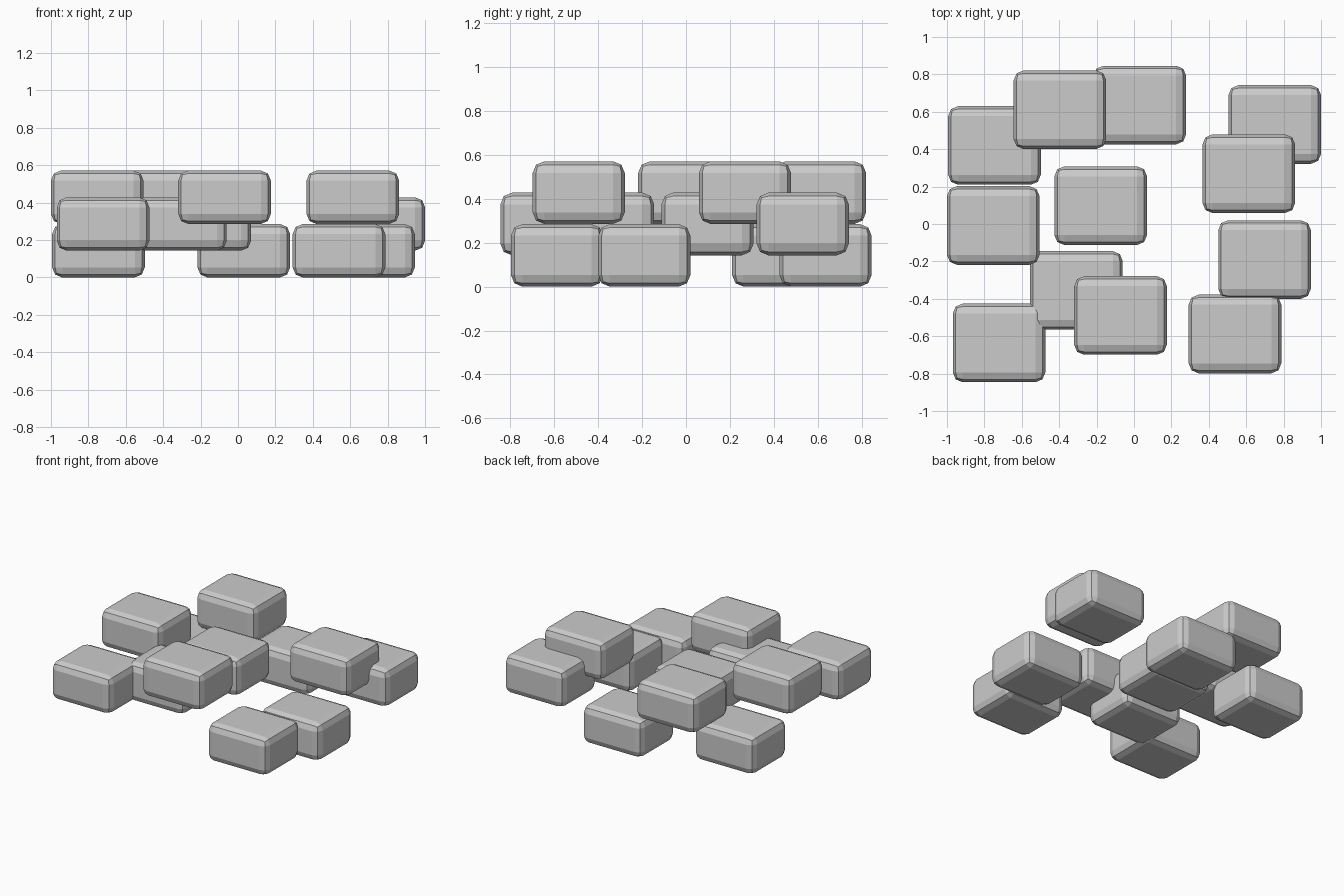
import bpy

if "Cube" in bpy.data.objects:
    bpy.data.objects.remove(bpy.data.objects["Cube"])

W, D, H = 0.495, 0.42, 0.285   # block size
STEP = 0.143                   # height difference between levels
BEVEL = 0.053

# Block centres (x, y), grouped by level
levels = {
    "low": [(-0.746, 0.42), (0.031, 0.636), (0.54, -0.588), (0.698, -0.19)],
    "middle": [(0.7525, 0.532), (-0.178, 0.098), (-0.308, -0.355), (-0.7215, -0.636)],
    "high": [(-0.7525, -0.008), (-0.396, 0.611), (0.614, 0.269), (-0.072, -0.489)],
}


def add_block(name, x, y, z):
    bpy.ops.mesh.primitive_cube_add(size=1, location=(x, y, z))
    block = bpy.context.object
    block.name = name
    block.scale = (W, D, H)
    bpy.ops.object.transform_apply(location=False, rotation=False, scale=True)
    # Faceted two-step rounded edges
    bevel = block.modifiers.new("rounded_edges", 'BEVEL')
    bevel.width = BEVEL
    bevel.segments = 2
    bevel.limit_method = 'NONE'


# Floating blocks
for i, (level, centres) in enumerate(levels.items()):
    for n, (x, y) in enumerate(centres, 1):
        add_block(f"{level}_block_{n}", x, y, H / 2 + i * STEP)
